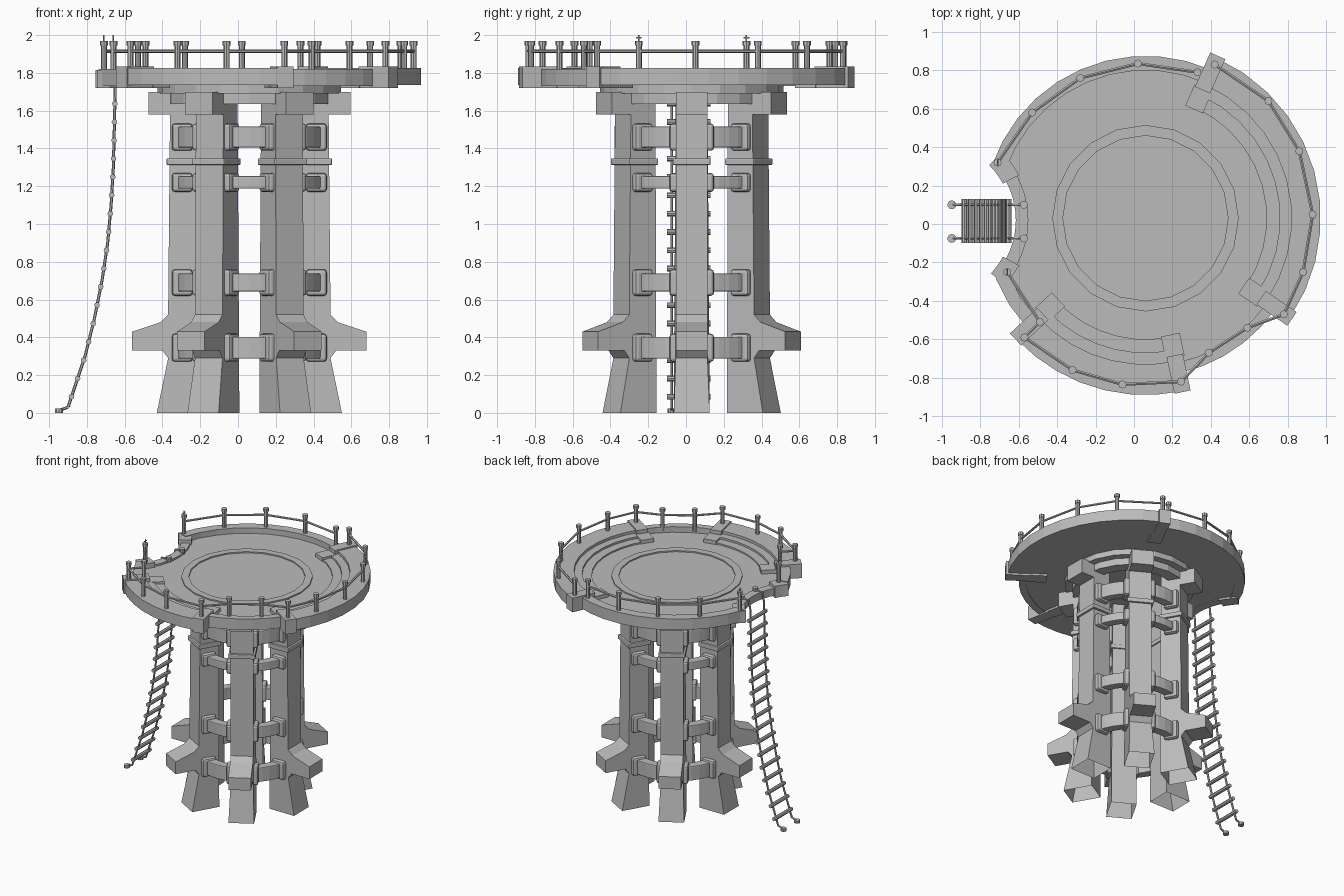
import bpy, bmesh, math
from mathutils import Vector, Matrix

if "Cube" in bpy.data.objects:
    bpy.data.objects.remove(bpy.data.objects["Cube"])

CX, CY = 0.06, 0.03          # tower axis
stone = bpy.data.materials.new("stone_grey")
stone.diffuse_color = (0.5, 0.5, 0.5, 1)
stone.use_nodes = True
stone.node_tree.nodes["Principled BSDF"].inputs["Base Color"].default_value = stone.diffuse_color


def finish(name, bm, bevel=0):
    bmesh.ops.recalc_face_normals(bm, faces=bm.faces)
    me = bpy.data.meshes.new(name)
    bm.to_mesh(me)
    bm.free()
    me.materials.append(stone)
    ob = bpy.data.objects.new(name, me)
    bpy.context.scene.collection.objects.link(ob)
    if bevel:
        m = ob.modifiers.new("bevel", 'BEVEL')
        m.width, m.segments = bevel, 2
    return ob


def loft(bm, a, b, caps=True):
    """Solid between two matching outlines."""
    va, vb = [bm.verts.new(p) for p in a], [bm.verts.new(p) for p in b]
    n = len(va)
    for i in range(n):
        j = (i + 1) % n
        bm.faces.new((va[i], va[j], vb[j], vb[i]))
    if caps:
        bm.faces.new(va[::-1])
        bm.faces.new(vb)


def prism(bm, pts, z0, z1):
    loft(bm, [(x, y, z0) for x, y in pts], [(x, y, z1) for x, y in pts])


def arc(r, a0, a1, n, cx=CX, cy=CY):
    return [(cx + r * math.cos(math.radians(a0 + (a1 - a0) * i / n)),
             cy + r * math.sin(math.radians(a0 + (a1 - a0) * i / n))) for i in range(n + 1)]


def sector(bm, r0, r1, z0, z1, a0, a1, n, **c):
    """Curved block, built as a chain of straight pieces sharing their edges."""
    inner, outer = arc(r0, a0, a1, n, **c), arc(r1, a0, a1, n, **c)
    rings = [[bm.verts.new(p) for p in ((*i, z0), (*o, z0), (*o, z1), (*i, z1))]
             for i, o in zip(inner, outer)]
    for s, t in zip(rings, rings[1:]):
        for k in range(4):
            bm.faces.new((s[k], s[(k + 1) % 4], t[(k + 1) % 4], t[k]))
    if abs(a1 - a0) < 360:
        bm.faces.new(rings[0])
        bm.faces.new(rings[-1])
    else:
        bmesh.ops.remove_doubles(bm, verts=bm.verts, dist=1e-5)


def polar(angle, u, v, z):
    a = math.radians(angle)
    return (CX + u * math.cos(a) - v * math.sin(a), CY + u * math.sin(a) + v * math.cos(a), z)


def radial_box(bm, angle, u0, u1, v0, v1, z0, z1):
    base = [(u0, v0), (u1, v0), (u1, v1), (u0, v1)]
    loft(bm, [polar(angle, u, v, z0) for u, v in base], [polar(angle, u, v, z1) for u, v in base])


def rod(bm, p, q, r, n=8):
    p, q = Vector(p), Vector(q)
    rot = (q - p).to_track_quat('Z', 'Y').to_matrix().to_4x4()
    bmesh.ops.create_cone(bm, cap_ends=True, segments=n, radius1=r, radius2=r,
                          depth=(q - p).length, matrix=Matrix.Translation((p + q) / 2) @ rot)


# Legs: buttressed side profile (radius, height), hollow under the foot
profile = [(.27, 0), (.49, 0), (.43, .29), (.46, .33), (.62, .33), (.62, .43), (.47, .48), (.43, .52),
           (.42, 1.58), (.535, 1.58), (.535, 1.70), (.27, 1.70)]
for k in range(6):
    ang = 60 * k
    bm = bmesh.new()
    sides = [[polar(ang, u, s * (.095 if z == 0 else .084), z) for u, z in profile] for s in (-1, 1)]
    loft(bm, *sides)
    bm.normal_update()
    bmesh.ops.delete(bm, geom=[f for f in bm.faces if all(v.co.z < .001 for v in f.verts)],
                     context='FACES_ONLY')
    finish("leg", bm)
    bm = bmesh.new()
    radial_box(bm, ang, .26, .438, -.1, .1, 1.312, 1.348)
    finish("leg_collar", bm, .006)

# Curved braces between legs, with clamp plates on the leg sides
for z, clamp, bar in ((1.46, .072, .055), (1.22, .05, .033), (.69, .07, .047), (.345, .074, .058)):
    bars, clamps = bmesh.new(), bmesh.new()
    for k in range(6):
        sector(bars, .325, .395, z - bar, z + bar, 60 * k + 13, 60 * k + 47, 4)
        for v0, v1 in ((-.118, -.07), (.07, .118)):
            radial_box(clamps, 60 * k, .30, .41, v0, v1, z - clamp, z + clamp)
    finish("brace_bars", bars, .006)
    finish("brace_clamps", clamps, .016)

# Support rings under the deck
bm = bmesh.new()
sector(bm, .34, .43, 1.635, 1.70, 0, 360, 20)
finish("lower_ring", bm)
bm = bmesh.new()
prism(bm, arc(.485, 0, 360, 20)[:-1], 1.69, 1.74)
finish("support_disc", bm)

# Deck floor with the curved landing notch on the left
NOTCH = dict(cx=-1.04, cy=.02)
bm = bmesh.new()
prism(bm, arc(.80, -158, 161, 36) + arc(.43, 39, -39, 10, **NOTCH), 1.735, 1.775)
finish("deck_floor", bm)
bm = bmesh.new()
sector(bm, .43, .485, 1.77, 1.785, 0, 360, 20)
finish("centre_ring", bm)

# Outer rim: narrow stretches, and wide stretches with inner steps
bm = bmesh.new()
for r, a0, a1, n in ((.845, 66, 161, 10), (.825, -78, -34.5, 5), (.84, -158, -137, 2)):
    sector(bm, .77, r, 1.73, 1.82, a0, a1, n)
finish("narrow_rim", bm)
bm = bmesh.new()
for r, a0, a1, n in ((.912, -34.5, 66, 10), (.92, -137, -78, 7)):
    sector(bm, .76, r, 1.735, 1.825, a0, a1, n)
    sector(bm, .70, .765, 1.74, 1.803, a0, a1, n)
    sector(bm, .63, .705, 1.74, 1.787, a0, a1, n)
finish("wide_rim", bm)

# Radial blocks closing the wide stretches
bm = bmesh.new()
for a in (66, -34.5, -78, -137):
    radial_box(bm, a, .62, .74, -.05, .05, 1.72, 1.805)
    radial_box(bm, a, .73, .925, -.043, .043, 1.72, 1.835)
finish("rim_end_blocks", bm)

# Notch lip and its end blocks
bm = bmesh.new()
sector(bm, .425, .49, 1.73, 1.79, -30, 30, 8, **NOTCH)
sector(bm, .405, .50, 1.72, 1.815, 28, 45, 3, **NOTCH)
sector(bm, .405, .50, 1.72, 1.815, -43, -28, 3, **NOTCH)
finish("notch_lip", bm)

# Railing runs
runs = [[(-.71, .32), (-.53, .58), (-.28, .76), (.02, .835), (.33, .79)],
        [(.42, .83), (.70, .64), (.86, .38), (.93, .05), (.88, -.25), (.78, -.47), (.59, -.54),
         (.39, -.67), (.245, -.82), (-.06, -.835), (-.32, -.76), (-.57, -.59), (-.49, -.51), (-.66, -.25)]]
posts, rails = bmesh.new(), bmesh.new()
for run in runs:
    for x, y in run:
        rod(posts, (x, y, 1.79), (x, y, 1.95), .016)
        rod(posts, (x, y, 1.945), (x, y, 1.97), .021)
    for p, q in zip(run, run[1:]):
        rod(rails, (*p, 1.915), (*q, 1.915), .009, 6)
finish("railing_posts", posts)
finish("railing_rails", rails)

# Small cross finials on the posts beside the notch
bm = bmesh.new()
for x, y in (runs[0][0], runs[1][-1]):
    rod(bm, (x, y, 1.96), (x, y, 2.0), .004, 6)
    rod(bm, (x, y - .015, 1.985), (x, y + .015, 1.985), .004, 6)
finish("post_finials", bm)

# Rope ladder: side ropes, pegs and rungs along one hanging path
path = [(-.57, 1.80), (-.635, 1.79), (-.65, 1.72), (-.655, 1.5), (-.66, 1.3), (-.672, 1.1), (-.69, .9),
        (-.72, .7), (-.76, .5), (-.81, .3), (-.87, .12), (-.90, .03), (-.95, .012)]
ropes, pegs, rungs = bmesh.new(), bmesh.new(), bmesh.new()
for y in (-.075, .10):
    for (xa, za), (xb, zb) in zip(path, path[1:]):
        rod(ropes, (xa, y, za), (xb, y, zb), .008, 6)
    rod(pegs, (-.948, y, 0), (-.948, y, .022), .023, 10)
    rod(pegs, (-.573, y, 1.77), (-.573, y, 1.815), .021, 10)
for i in range(17):
    z = .085 + i * .097
    for (xa, za), (xb, zb) in zip(path, path[1:]):
        if zb <= z < za:
            x = xb + (xa - xb) * (z - zb) / (za - zb)
            rod(rungs, (x, -.10, z), (x, .13, z), .015, 8)
finish("ladder_ropes", ropes)
finish("ladder_pegs", pegs)
finish("ladder_rungs", rungs)
